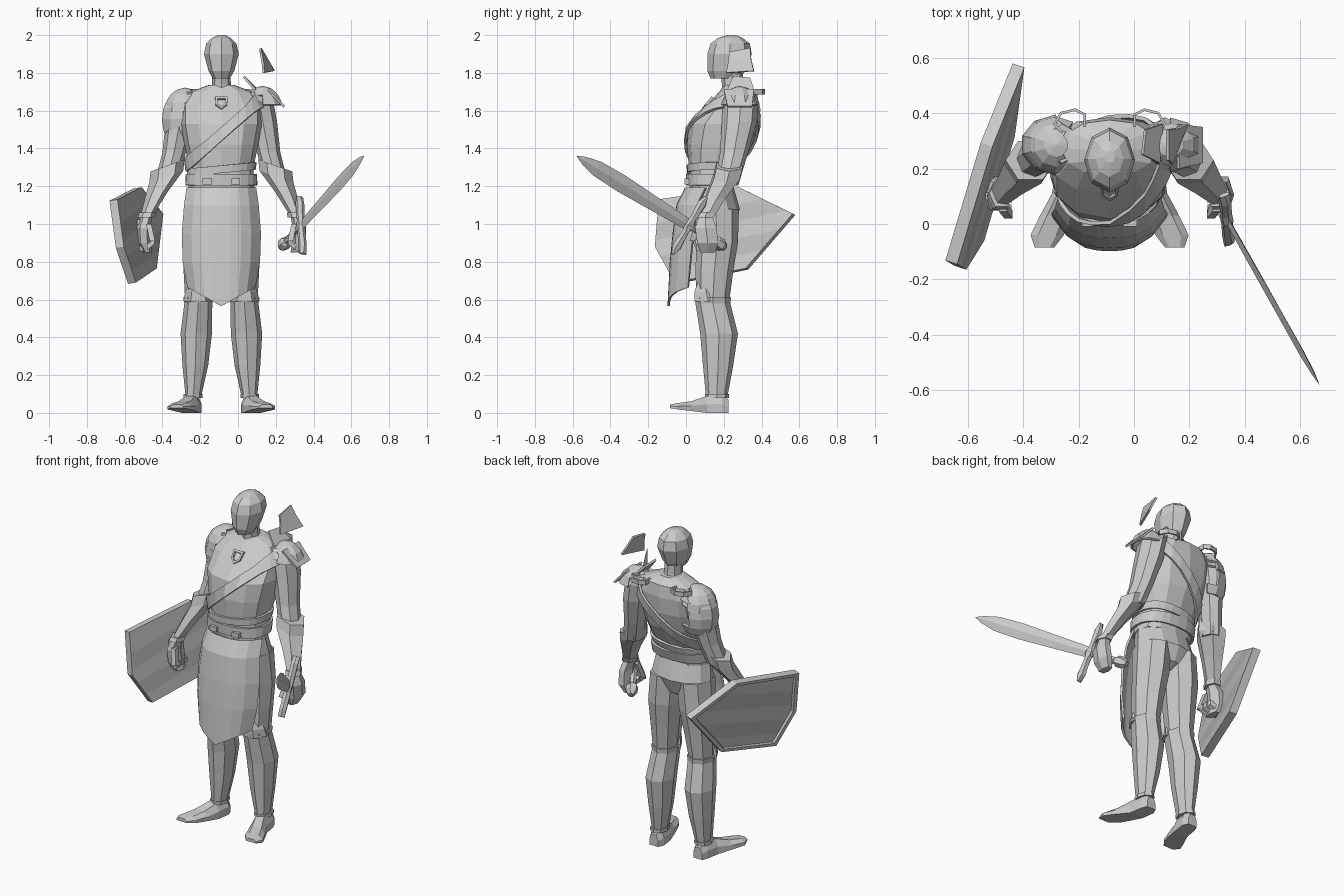
import bpy, bmesh, math
from mathutils import Vector as V

if "Cube" in bpy.data.objects:
    bpy.data.objects.remove(bpy.data.objects["Cube"])

XC = -0.088          # body centre line
X, Y, Z = V((1, 0, 0)), V((0, 1, 0)), V((0, 0, 1))


def material(name, value):
    m = bpy.data.materials.new(name)
    m.use_nodes = True
    m.diffuse_color = (value, value, value, 1)
    m.node_tree.nodes["Principled BSDF"].inputs["Base Color"].default_value = (value, value, value, 1)
    return m


GREY = material("light_grey", 0.6)
STRIPE = material("stripe_grey", 0.51)


def finish(name, bm, thick=0, mats=(GREY,)):
    bmesh.ops.recalc_face_normals(bm, faces=bm.faces)
    me = bpy.data.meshes.new(name)
    bm.to_mesh(me)
    bm.free()
    ob = bpy.data.objects.new(name, me)
    bpy.context.collection.objects.link(ob)
    for m in mats:
        me.materials.append(m)
    if thick:
        mod = ob.modifiers.new("thickness", 'SOLIDIFY')
        mod.thickness, mod.offset = thick, 0
    return ob


def ring(c, u, v, n=8, power=1.0, turn=0.0):
    def bulge(t):
        return math.copysign(abs(t) ** power, t) if abs(t) > 1e-6 else 0
    angles = [turn + math.tau * k / n for k in range(n)]
    return [V(c) + u * bulge(math.cos(a)) + v * bulge(math.sin(a)) for a in angles]


def loft(name, rings, caps=True, closed=True, thick=0):
    bm = bmesh.new()
    rows = [[bm.verts.new(p) for p in r] for r in rings]
    n = len(rows[0])
    for a, b in zip(rows, rows[1:]):
        for k in range(n if closed else n - 1):
            j = (k + 1) % n
            bm.faces.new((a[k], a[j], b[j], b[k]))
    if caps:
        bm.faces.new(rows[0])
        bm.faces.new(rows[-1])
    return finish(name, bm, thick)


def column(name, s, rows, n=8, power=1.0, tilt=0.0):
    """Rows: height, offset from centre line, half width, front y, back y."""
    return loft(name, [ring((XC + s * dx, (f + b) / 2, z), V((w, 0, -s * tilt * w)), Y * (b - f) / 2, n, power)
                       for z, dx, w, f, b in rows])


def bar(name, a, b, u, v, n=4):
    return loft(name, [ring(p, u, v, n, 1, math.pi / n) for p in (a, b)])


# Torso
TORSO = [(1.18, 0, .175, .02, .25), (1.30, 0, .17, .015, .29), (1.42, 0, .195, .005, .35),
         (1.53, 0, .215, .02, .38), (1.63, 0, .215, .11, .385), (1.70, 0, .165, .175, .375),
         (1.735, 0, .07, .20, .33)]
column("torso", 1, TORSO, 12, 0.85)
column("pelvis", 1, [(1.20, 0, .172, .025, .25), (1.08, 0, .19, .03, .285),
                     (.99, 0, .15, .06, .25), (.96, 0, .05, .10, .2)], 12)


def torso_point(a, z, off):
    z = min(max(z, TORSO[0][0]), TORSO[-1][0] - .001)
    for p, q in zip(TORSO, TORSO[1:]):
        if z <= q[0]:
            t = (z - p[0]) / (q[0] - p[0])
            w, f, b = [p[i] + (q[i] - p[i]) * t for i in (2, 3, 4)]
            break
    flat = lambda c: math.copysign(abs(c) ** .85, c)
    return V((XC + (w + off) * flat(math.cos(a)),
              (f + b) / 2 + ((b - f) / 2 + off) * flat(math.sin(a)), z))


def wrap(name, mid, slope, half, off, n=24):
    """A band round the torso, tilted sideways by slope."""
    rows = [[], []]
    for k in range(n):
        a, z = math.tau * (k + .01) / n, mid
        for _ in range(12):
            z = (z + mid + slope * (torso_point(a, z, 0).x - XC)) / 2
        for row, d in zip(rows, (-half, half)):
            row.append(torso_point(a, z + d, off))
    loft(name, rows, caps=False, thick=.014)


wrap("shoulder_sash", 1.475, .92, .036, .012)
wrap("waist_belt", 1.235, 0, .03, .010)
wrap("rib_band", 1.29, .1, .02, .004)
for side, s in (("right", -1), ("left", 1)):
    x = XC + s * .075
    bar(side + "_belt_pouch", (x, .015, 1.21), (x, .015, 1.24), X * .034, Y * .034)

# Chest badge: a small pointed plate with a hole
bm = bmesh.new()
for side in (-1, 1):
    outer = [(0, .028), (.033, .03), (.03, -.012), (0, -.035)]
    rows = [[bm.verts.new((XC + side * x * k, .118 + z * k * .8, 1.64 + z * k)) for x, z in outer]
            for k in (1, .65)]
    for i in range(3):
        bm.faces.new((rows[0][i], rows[0][i + 1], rows[1][i + 1], rows[1][i]))
finish("chest_badge", bm, .02)

# Neck and head
column("neck", 1, [(1.69, 0, .06, .19, .33), (1.74, 0, .05, .19, .305), (1.82, 0, .048, .18, .30)])
column("head", 1, [(1.77, 0, .045, .13, .28), (1.81, 0, .068, .113, .315), (1.90, 0, .092, .113, .348),
                   (1.955, 0, .08, .13, .338), (1.985, 0, .05, .17, .30), (2.0, 0, .02, .22, .265)])

# Front apron with a pointed hem
cols = [k / 4 - 1 for k in range(9)]
rows = []
for z, w, y in ((1.19, .18, .0), (1.1, .193, -.045), (.95, .205, -.065), (.8, .2, -.08), (.615, .175, -.092)):
    hem = .05 if z < .7 else 0
    rows.append([V((XC + a * w, y + .03 * a ** 2 + .075 * a ** 4, z + hem * (2 * abs(a) - 1))) for a in cols])
loft("front_apron", rows, caps=False, closed=False, thick=.012)

for side, s in (("right", -1), ("left", 1)):
    # Legs
    column(side + "_thigh", s, [(1.08, .09, .10, .035, .28), (.9, .105, .10, .055, .275),
                                (.75, .115, .085, .05, .25), (.6, .122, .07, .055, .23)])
    column(side + "_greave", s, [(.61, .122, .08, .045, .238), (.58, .122, .074, .05, .235),
                                 (.42, .133, .083, .075, .275), (.25, .138, .068, .09, .25),
                                 (.09, .148, .042, .105, .22)])
    column(side + "_knee_guard", s, [(.59, .122, .08, .035, .2), (.64, .122, .07, .035, .18),
                                     (.69, .12, .045, .055, .14)], 6)
    column(side + "_ankle_band", s, [(.08, .15, .05, .10, .228), (.10, .15, .05, .10, .228)])
    # Foot, lofted from heel to toe: y, offset, half width, sole, top
    foot = []
    for y, dx, w, low, top in ((.225, .15, .03, .0, .07), (.19, .15, .045, 0, .095), (.11, .162, .046, 0, .09),
                               (.03, .195, .056, .01, .062), (-.04, .225, .06, .018, .052),
                               (-.085, .235, .035, .025, .045)):
        x, mid = XC + s * dx, (low + top) / 2
        foot.append([V((x + k * w, y, z)) for k, z in
                     ((-1, low), (1, low), (1, mid), (.55, top), (-.55, top), (-1, mid))])
    loft(side + "_foot", foot)

    # Arms
    column(side + "_upper_arm", s, [(1.70, .17, .05, .22, .36), (1.65, .20, .075, .195, .385),
                                    (1.54, .22, .075, .19, .375), (1.38, .25, .062, .18, .33),
                                    (1.25, .285, .06, .16, .29)])
    column(side + "_bracer", s, [(1.31, .285, .09, .15, .31), (1.25, .292, .09, .135, .295),
                                 (1.15, .345, .062, .10, .22), (1.04, .395, .037, .06, .15)], 6, tilt=.35)
    column(side + "_wrist_cuff", s, [(1.06, .39, .044, .055, .165), (1.035, .397, .046, .045, .155)], 6)
    column(side + "_hand", s, [(1.05, .395, .03, .065, .14), (.98, .413, .036, .04, .17),
                               (.90, .41, .036, .05, .18), (.85, .39, .024, .07, .16)], 6)
    x = XC + s * .365
    bar(side + "_thumb", (x + s * .02, .06, 1.0), (x, .035, .91), X * .02, Y * .022)
    for k in range(3):
        y = .07 + .035 * k
        bar(side + "_finger_%d" % (k + 1), (x + s * .03, y, .875), (x - s * .012, y - .015, .91),
            Y * .02, Z * .022)

    # Strap hoop behind the shoulder
    hoop = [(.09, .35), (.09, .395), (.125, .412), (.175, .40), (.20, .36), (.17, .33)]
    loft(side + "_strap_hoop", [[V((XC + s * dx, y, 1.70 + dz)) for dx, y in hoop]
                                for dz in (-.014, .014)], caps=False, closed=False, thick=.01)


def shell(name, centre, size, keep):
    """Part of an ellipsoid, kept where the rule on its unit direction holds."""
    bm = bmesh.new()
    bmesh.ops.create_uvsphere(bm, u_segments=10, v_segments=8, radius=1)
    drop = [f for f in bm.faces if not keep(f.calc_center_median())]
    bmesh.ops.delete(bm, geom=drop, context='FACES')
    for v in bm.verts:
        v.co = V(centre) + V([a * b for a, b in zip(v.co, size)])
    return finish(name, bm, .014)


# Shoulder armour
shell("right_pauldron", (-.29, .285, 1.555), (.112, .10, .15), lambda p: p.x < .25 and p.z > -.6)
shell("right_pauldron_top", (-.28, .285, 1.595), (.108, .104, .12), lambda p: p.x < .25 and p.z > .15)
shell("left_pauldron", (.13, .285, 1.57), (.115, .10, .155), lambda p: p.x * .6 + p.z * .8 > .4 and p.z > .2)


def plate(name, pts, thick=.012):
    bm = bmesh.new()
    bm.faces.new([bm.verts.new(p) for p in pts])
    return finish(name, bm, thick)


plate("pauldron_spike", [(.03, .25, 1.78), (.04, .34, 1.77), (.10, .36, 1.71), (.09, .22, 1.71)])
plate("pauldron_edge", [(.16, .2, 1.71), (.16, .36, 1.71), (.245, .35, 1.62), (.245, .22, 1.62)])
loft("loose_shard", [[V((.12, .23, 1.91)), V((.12, .34, 1.93))], [V((.13, .225, 1.86)), V((.155, .345, 1.87))],
                     [V((.135, .215, 1.80)), V((.19, .36, 1.81))]], caps=False, closed=False, thick=.012)

# Sword: placed along one axis from pommel to tip
base, tip = V((.232, .2, .88)), V((.668, -.578, 1.36))
d = (tip - base).normalized()
u = V((0, -.41, -.91))
u = (u - d * u.dot(d)).normalized()
w = d.cross(u)
at = lambda t: base.lerp(tip, t)
loft("sword_blade", [ring(at(t), u * h, w * .01 * min(1, h * 30), 4)
                     for t, h in ((.23, .03), (.45, .038), (.7, .047), (.86, .042), (.95, .022), (1, .002))])
bar("sword_grip", at(.02), at(.25), u * .02, w * .02, 6)
loft("sword_pommel", [ring(at(t), u * r, w * r, 6) for t, r in ((-.01, .018), (.015, .034), (.05, .034), (.07, .018))])
loft("sword_guard", [ring(at(.235) + u * k * .175, d * a, w * .022, 6)
                     for k, a in ((-1, .008), (-.75, .026), (-.2, .018), (0, .034), (.2, .018), (.75, .026), (1, .008))])

# Shield: striped slab with a raised rim
outline = [(.565, 1.055), (.28, 1.195), (-.145, 1.13), (-.165, .88), (-.06, .69), (.315, .765)]
n = V((-1, .33, -.16)).normalized()
face_pts = [V((-.562 + .325 * y - .16 * (z - .95), y, z)) for y, z in outline]
height = lambda p: p.z - .92 - .23 * p.y       # distance above the shield's long axis
bm = bmesh.new()
face = bm.faces.new([bm.verts.new(p) for p in face_pts])
new = bmesh.ops.extrude_face_region(bm, geom=[face])["geom"]
for v in new:
    if isinstance(v, bmesh.types.BMVert):
        v.co += n * .033
bands = (-.15, -.06, .03, .12)
for h in bands:
    bmesh.ops.bisect_plane(bm, geom=bm.verts[:] + bm.edges[:] + bm.faces[:],
                           plane_co=(0, 0, .92 + h), plane_no=(0, -.23, 1))
bm.normal_update()
for f in bm.faces:
    level = sum(height(f.calc_center_median()) > h for h in bands)
    f.material_index = level % 2 if abs(f.normal.dot(n)) > .9 else 0
finish("shield", bm, mats=(GREY, STRIPE))

mid = sum(face_pts, V()) / len(face_pts)
loft("shield_rim", [[mid + (p - mid) * k + n * h for p in face_pts]
                    for k, h in ((1, .02), (1, .045), (.92, .045), (.90, .031))], caps=False)
bar("shield_handle", (-.49, .1, .86), (-.49, .1, 1.02), X * .015, Y * .015, 6)
for z in (.87, 1.01):
    bar("shield_bracket", (-.49, .1, z), (-.535, .1, z), Y * .018, Z * .018)
